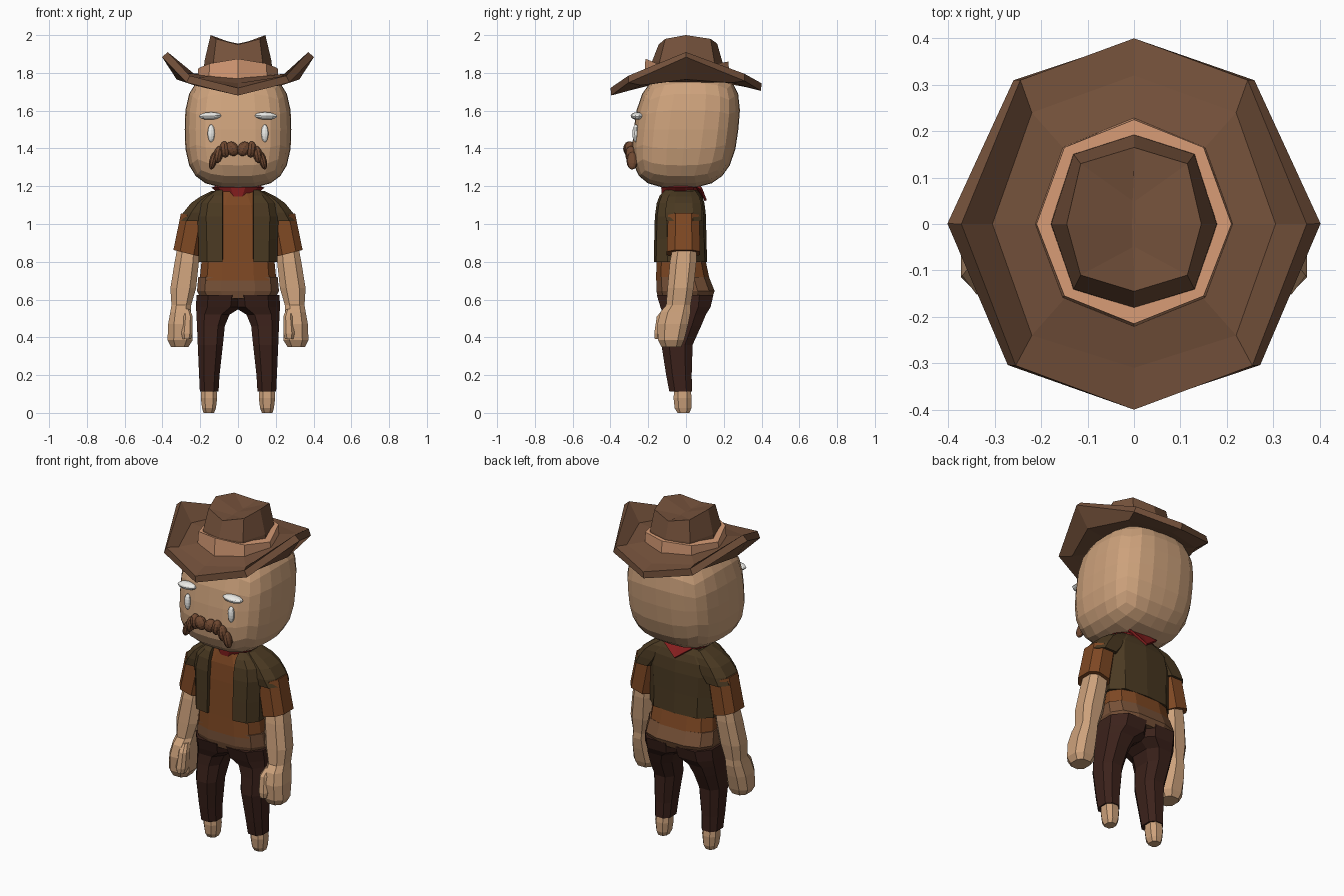
import bpy, bmesh
from math import sin, cos, pi, copysign
from mathutils import Vector, Matrix, Euler


def material(name, r, g, b):
    m = bpy.data.materials.new(name)
    m.diffuse_color = (r, g, b, 1)
    return m


SKIN = material("skin", .61, .36, .20)
FELT = material("felt", .18, .085, .045)
BAND = material("band", .68, .33, .18)
CLOTH = material("vest_cloth", .07, .042, .016)
SHIRT = material("shirt_cloth", .21, .065, .017)
DARK = material("trouser_cloth", .045, .016, .011)
LEATHER = material("leather", .19, .085, .04)
HAIR = material("hair", .16, .065, .03)
RED = material("red_cloth", .25, .014, .014)
WHITE = material("white", .85, .85, .82)


def finish(name, bm, mat, mirror=False, solid=0, offset=-1):
    me = bpy.data.meshes.new(name)
    bm.to_mesh(me)
    bm.free()
    ob = bpy.data.objects.new(name, me)
    bpy.context.collection.objects.link(ob)
    me.materials.append(mat)
    if mirror:
        ob.modifiers.new("mirror", 'MIRROR')
    if solid:
        s = ob.modifiers.new("thickness", 'SOLIDIFY')
        s.thickness, s.offset = solid, offset
    return ob


def skin(name, rings, mat, closed=True, cap=True, **kw):
    """Joins a stack of point rings with quads."""
    bm = bmesh.new()
    vs = [[bm.verts.new(p) for p in r] for r in rings]
    n = len(vs[0])
    for a, b in zip(vs, vs[1:]):
        for j in range(n if closed else n - 1):
            k = (j + 1) % n
            bm.faces.new((a[j], a[k], b[k], b[j]))
    if cap:
        bm.faces.new(vs[0][::-1])
        bm.faces.new(vs[-1])
        bmesh.ops.recalc_face_normals(bm, faces=bm.faces)
    return finish(name, bm, mat, **kw)


def ring(x0, x1, y0, y1, z, n=8, p=2.6, tilt=0):
    """Rounded cross-section filling the box x0..x1, y0..y1."""
    pts = []
    for i in range(n):
        a = 2 * pi * (i + .5) / n
        c, s = cos(a), sin(a)
        f = cos(pi / n) if n == 8 else 1
        u = copysign(min(1, abs(c) / f) ** (2 / p), c)
        v = copysign(min(1, abs(s) / f) ** (2 / p), s)
        dx = u * (x1 - x0) / 2
        pts.append(((x0 + x1) / 2 + dx, (y0 + y1) / 2 + v * (y1 - y0) / 2, z + tilt * dx))
    return pts


def loft(name, secs, mat, n=8, p=2.6, tilt=0, **kw):
    return skin(name, [ring(*s, n=n, p=p, tilt=tilt) for s in secs], mat, **kw)


def blob(name, loc, size, mat, rot=0, mirror=True):
    bm = bmesh.new()
    m = Matrix.LocRotScale(Vector(loc), Euler((0, rot, 0)), Vector(size))
    bmesh.ops.create_uvsphere(bm, u_segments=10, v_segments=8, radius=1, matrix=m)
    return finish(name, bm, mat, mirror=mirror)


def octo(half):
    """Full eight-point ring from five points running front, side, back."""
    return half + [(-x, y, z) for x, y, z in half[3:0:-1]]


# Head: rounded block leaning forward at the jaw
bm = bmesh.new()
bmesh.ops.create_cube(bm, size=2)
bmesh.ops.subdivide_edges(bm, edges=bm.edges[:], cuts=5, use_grid_fill=True)
for v in bm.verts:
    q = v.co / sum(abs(c) ** 3 for c in v.co) ** (1 / 3)
    v.co = (q.x * .282, q.y * .277 + .036 * q.z, 1.5 + q.z * .31)
finish("head", bm, SKIN)

# Face
blob("eye", (.142, -.266, 1.48), (.02, .018, .047), WHITE)
blob("eyebrow", (.148, -.258, 1.572), (.062, .035, .02), WHITE, rot=.04)
for i, (x, z, sx, sz, r) in enumerate([(.03, 1.398, .034, .04, .5), (.07, 1.395, .028, .043, .1),
                                       (.104, 1.368, .026, .046, -.2), (.132, 1.335, .021, .048, -.25)]):
    blob(f"moustache_lobe_{i + 1}", (x, -.303 + i * .006, z), (sx, .03, sz), HAIR, rot=r)

# Hat brim: upturned sides, thickened downwards
skin("hat_brim", [
    octo([(0, -.2, 1.775), (.14, -.15, 1.785), (.19, 0, 1.79), (.14, .15, 1.795), (0, .21, 1.795)]),
    octo([(0, -.31, 1.745), (.22, -.24, 1.772), (.305, 0, 1.80), (.22, .24, 1.785), (0, .32, 1.765)]),
    octo([(0, -.40, 1.72), (.255, -.305, 1.785), (.372, 0, 1.91), (.245, .31, 1.795), (0, .40, 1.745)]),
], FELT, cap=False, solid=.04, offset=1)

# Hat band
skin("hat_band", [
    octo([(0, -.222, 1.745), (.155, -.16, 1.75), (.215, 0, 1.76), (.155, .165, 1.76), (0, .23, 1.76)]),
    octo([(0, -.215, 1.875), (.15, -.155, 1.85), (.21, 0, 1.825), (.15, .165, 1.85), (0, .225, 1.86)]),
], BAND)

# Hat crown with a pinched top
skin("hat_crown", [
    octo([(0, -.185, 1.78), (.135, -.145, 1.78), (.182, 0, 1.78), (.135, .155, 1.78), (0, .195, 1.78)]),
    octo([(0, -.18, 1.86), (.13, -.14, 1.86), (.178, 0, 1.86), (.13, .15, 1.86), (0, .192, 1.86)]),
    octo([(0, -.145, 1.95), (.115, -.11, 1.98), (.145, 0, 2.0), (.115, .13, 1.98), (0, .165, 1.955)]),
    octo([(0, -.10, 1.945), (.003, -.05, 1.947), (.004, 0, 1.948), (.003, .05, 1.947), (0, .11, 1.945)]),
], FELT)

# Neck kerchief
loft("kerchief", [(-.08, .08, -.13, .075, 1.14), (-.145, .145, -.135, .07, 1.192),
                  (-.1, .1, -.1, .05, 1.21)], RED, n=12, p=2)
skin("kerchief_tail", [[(-.09, .075, 1.185), (0, .1, 1.12), (.09, .075, 1.185)],
                       [(-.09, .05, 1.2), (0, .06, 1.2), (.09, .05, 1.2)]], RED, closed=False, cap=False, solid=.012)

# Torso
loft("shirt", [(-.208, .208, -.163, .13, .70), (-.198, .198, -.158, .108, .80), (-.19, .19, -.15, .09, 1.0),
               (-.17, .17, -.142, .08, 1.1), (-.1, .1, -.12, .06, 1.18)], SHIRT, n=12, p=3)
loft("waistband", [(-.2, .2, -.15, .14, .605), (-.222, .222, -.16, .155, .645), (-.215, .215, -.16, .125, .72)],
     LEATHER, n=12, p=3)

# Open vest: half outline per level, mirrored and thickened
vest = []
for z, x, y0, y1 in [(.80, .208, -.17, .112), (.92, .21, -.168, .108), (1.04, .215, -.165, .106),
                     (1.11, .20, -.155, .098), (1.15, .155, -.14, .085), (1.18, .115, -.11, .065)]:
    m = (y0 + y1) / 2
    vest.append([(.083, y0, z), (.083 + (x - .083) * .65, y0 + .012, z), (x, m - .07, z),
                 (x, m + .07, z), (x * .68, y1 - .012, z), (0, y1, z)])
skin("vest", vest, CLOTH, closed=False, cap=False, mirror=True, solid=.022)
loft("vest_shoulder", [(.16, .308, -.105, .085, 1.015), (.12, .29, -.11, .085, 1.06), (.1, .25, -.105, .08, 1.11),
                       (.09, .2, -.095, .07, 1.145), (.08, .14, -.075, .05, 1.175)], CLOTH, mirror=True)

# Sleeves and arms
loft("sleeve", [(.2, .342, -.102, .075, .845), (.165, .302, -.095, .07, 1.04)], SHIRT, tilt=.25, mirror=True)
loft("arm", [(.262, .355, -.13, -.025, .35), (.24, .373, -.148, -.01, .385), (.245, .37, -.152, .012, .47),
             (.25, .358, -.135, .025, .535), (.248, .352, -.105, .025, .57), (.222, .358, -.098, .04, .66),
             (.207, .335, -.085, .055, .80), (.205, .32, -.07, .055, .88)], SKIN, mirror=True)
loft("thumb", [(.25, .292, -.165, -.115, .39), (.24, .3, -.168, -.1, .42), (.24, .29, -.155, -.09, .51),
               (.255, .29, -.12, -.07, .55)], SKIN, mirror=True)

# Trousers and feet
loft("trouser_leg", [(.103, .202, -.088, .032, .112), (.098, .206, -.105, .03, .2), (.08, .213, -.13, .035, .36),
                     (.07, .217, -.122, .08, .46), (.045, .22, -.12, .105, .52), (-.02, .222, -.135, .13, .56),
                     (-.03, .22, -.155, .145, .625)], DARK, mirror=True)
loft("foot", [(.127, .183, -.045, .018, 0), (.117, .19, -.06, .028, .025), (.11, .197, -.066, .03, .08),
              (.115, .192, -.06, .022, .14)], SKIN, mirror=True)
